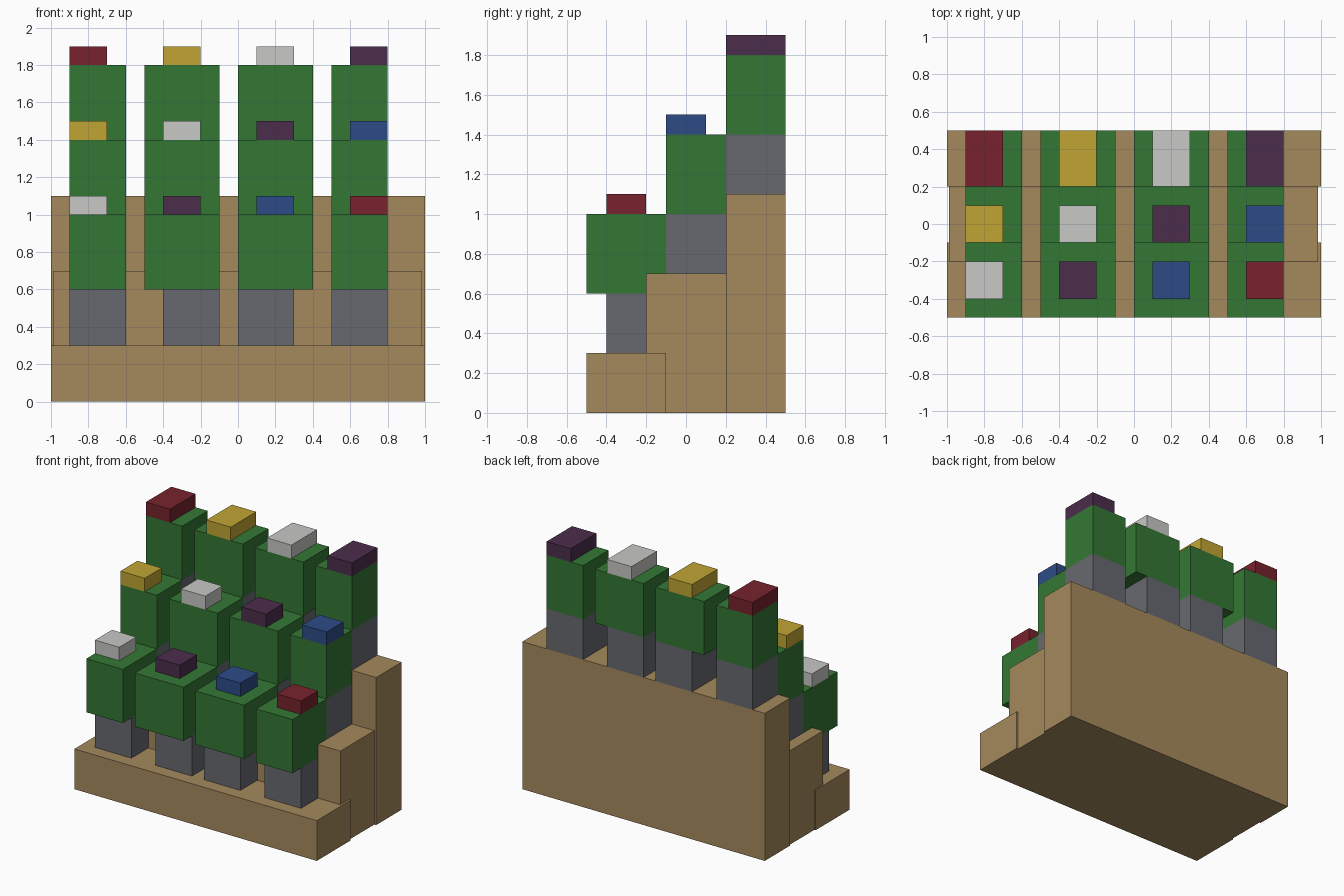
import bpy
import bmesh

if "Cube" in bpy.data.objects:
    bpy.data.objects.remove(bpy.data.objects["Cube"])


def material(name, r, g, b):
    def lin(c):
        c /= 255
        return c / 12.92 if c <= 0.04045 else ((c + 0.055) / 1.055) ** 2.4
    m = bpy.data.materials.new(name)
    m.diffuse_color = (lin(r), lin(g), lin(b), 1)
    m.use_nodes = True
    m.node_tree.nodes["Principled BSDF"].inputs["Base Color"].default_value = m.diffuse_color
    return m


tan = material("tan", 165, 138, 93)
grey = material("grey", 103, 105, 111)
green = material("green", 52, 119, 52)
red = material("red", 119, 34, 46)
yellow = material("yellow", 193, 165, 52)
white = material("white", 200, 201, 198)
purple = material("purple", 75, 45, 75)
blue = material("blue", 45, 75, 134)


def box(name, xs, ys, zs, mat):
    """Box from (min, max) pairs on each axis."""
    bm = bmesh.new()
    bmesh.ops.create_cube(bm, size=1)
    for v in bm.verts:
        v.co = [r[0] if c < 0 else r[1] for c, r in zip(v.co, (xs, ys, zs))]
    me = bpy.data.meshes.new(name)
    bm.to_mesh(me)
    bm.free()
    me.materials.append(mat)
    ob = bpy.data.objects.new(name, me)
    bpy.context.collection.objects.link(ob)


# Three-tier stand
box("front_step", (-1, 1), (-0.5, -0.1), (0, 0.3), tan)
box("middle_step", (-0.99, 0.985), (-0.2, 0.2), (0, 0.7), tan)
box("back_step", (-1, 1), (0.2, 0.5), (0, 1.1), tan)

# Column x ranges: leg, body, cap
columns = [
    ((-0.9, -0.6), (-0.9, -0.6), (-0.9, -0.7)),
    ((-0.4, -0.1), (-0.5, -0.1), (-0.4, -0.2)),
    ((0.0, 0.3), (0.0, 0.4), (0.1, 0.3)),
    ((0.5, 0.8), (0.5, 0.8), (0.6, 0.8)),
]
# Rows: name, step height, y ranges of leg, body, cap, and cap colours
rows = [
    ("front", 0.3, (-0.4, -0.1), (-0.5, -0.1), (-0.4, -0.2), (white, purple, blue, red)),
    ("middle", 0.7, (-0.1, 0.2), (-0.1, 0.2), (-0.1, 0.1), (yellow, white, purple, blue)),
    ("back", 1.1, (0.2, 0.5), (0.2, 0.5), (0.2, 0.5), (red, yellow, white, purple)),
]

# Seated rows of grey legs, green bodies and coloured caps
for row, z, leg_y, body_y, cap_y, caps in rows:
    for i, (leg_x, body_x, cap_x) in enumerate(columns):
        box(f"{row}_leg_{i + 1}", leg_x, leg_y, (z, z + 0.3), grey)
        box(f"{row}_body_{i + 1}", body_x, body_y, (z + 0.3, z + 0.7), green)
        box(f"{row}_cap_{i + 1}", cap_x, cap_y, (z + 0.7, z + 0.8), caps[i])
